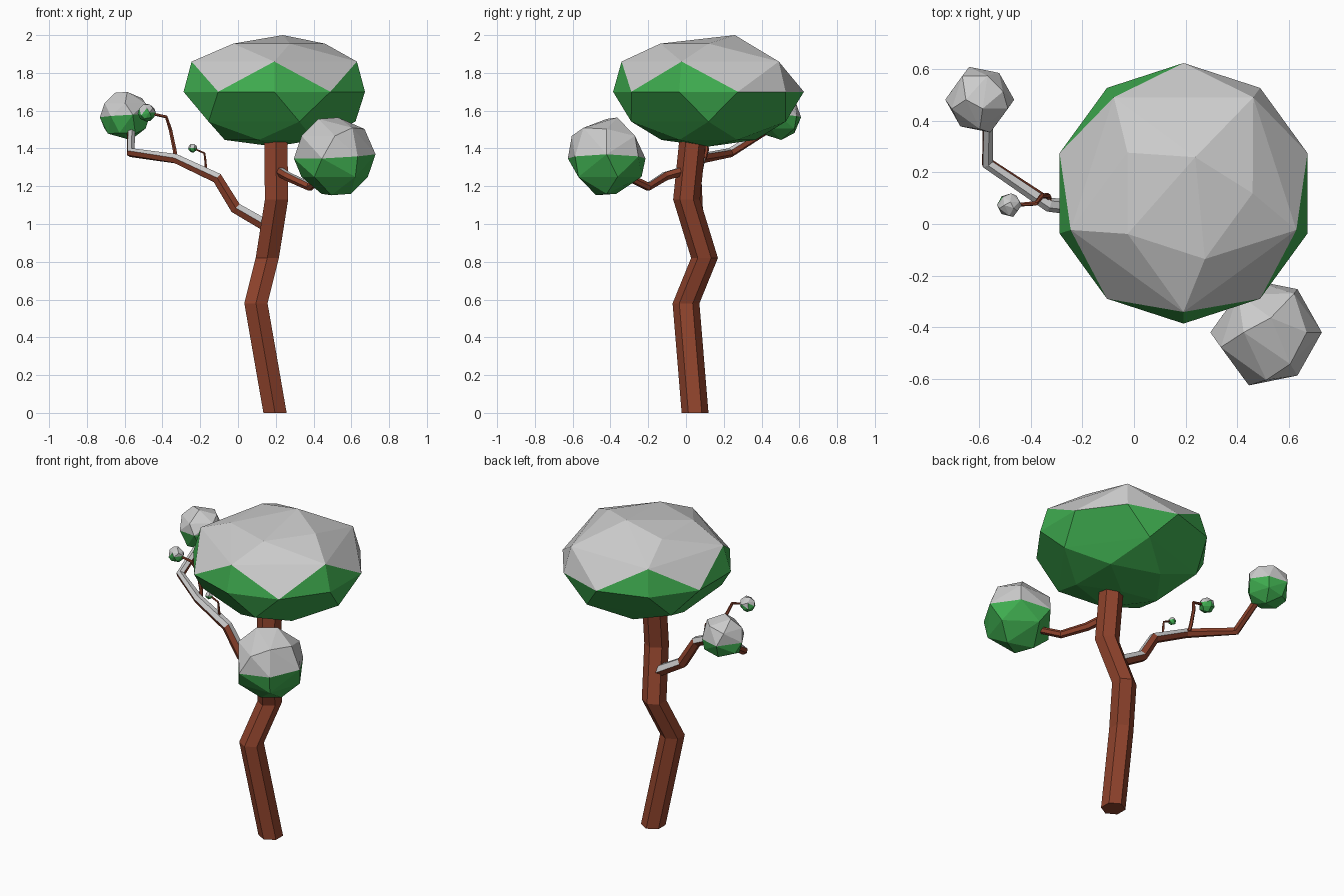
import bpy, bmesh, math
from mathutils import Vector as V

if "Cube" in bpy.data.objects:
    bpy.data.objects.remove(bpy.data.objects["Cube"])


def material(name, rgb):
    m = bpy.data.materials.new(name)
    m.diffuse_color = (*rgb, 1)
    m.use_nodes = True
    m.node_tree.nodes["Principled BSDF"].inputs["Base Color"].default_value = m.diffuse_color
    return m


BARK = material("bark", (0.27, 0.055, 0.025))
LEAF = material("leaf", (0.05, 0.42, 0.08))


def add_object(name, bm, mat=None):
    me = bpy.data.meshes.new(name)
    bm.to_mesh(me)
    bm.free()
    if mat:
        me.materials.append(mat)
    ob = bpy.data.objects.new(name, me)
    bpy.context.collection.objects.link(ob)
    return ob


def split_snow(name, bm, mat, is_snow):
    """Snow-covered faces become a separate grey object."""
    bm.normal_update()
    flags = [bool(is_snow(f)) for f in bm.faces]
    snow = bm.copy()
    for part, keep, label, m in ((bm, False, name, mat), (snow, True, name + "_snow", None)):
        part.faces.ensure_lookup_table()
        drop = [part.faces[i] for i, s in enumerate(flags) if s != keep]
        bmesh.ops.delete(part, geom=drop, context='FACES')
        if part.faces:
            add_object(label, part, m)
        else:
            part.free()


def tube(path, radii, sides=6, level=False):
    """Polygonal tube along a path; level keeps the rings horizontal."""
    bm = bmesh.new()
    pts = [V(p) for p in path]
    rings = []
    for i, p in enumerate(pts):
        a = (p - pts[i - 1]).normalized() if i else V()
        b = (pts[i + 1] - p).normalized() if i < len(pts) - 1 else V()
        t = (a + b).normalized()
        if level:
            u, w = V((0, 1, 0)), V((-1, 0, 0))
        else:
            if i == 0:
                u = t.cross(V((0, 0, 1))).normalized()
            u = (u - t * u.dot(t)).normalized()
            w = t.cross(u)
        ring = []
        for k in range(sides):
            q = math.tau * k / sides
            ring.append(bm.verts.new(p + radii[i] * (u * math.cos(q) + w * math.sin(q))))
        rings.append(ring)
    for r, s in zip(rings, rings[1:]):
        for k in range(sides):
            n = (k + 1) % sides
            bm.faces.new((r[k], r[n], s[n], s[k]))
    bm.faces.new(rings[0][::-1])
    bm.faces.new(rings[-1])
    bmesh.ops.recalc_face_normals(bm, faces=bm.faces)
    return bm


# trunk
add_object("trunk", tube([(.196, .048, 0), (.095, 0, .58), (.155, .098, .82),
                          (.204, .003, 1.13), (.2, .037, 1.46)], [.071] * 5, level=True), BARK)

# branches and twigs, snowy on top
BRANCHES = {
    "left_branch": ([(.16, .06, .985), (-.013, .055, 1.085), (-.11, .05, 1.243),
                     (-.33, .075, 1.346), (-.568, .235, 1.378), (-.566, .43, 1.5)],
                    [.036, .034, .032, .028, .025, .022], .35),
    "right_branch": ([(.2, .02, 1.29), (.26, -.11, 1.253), (.38, -.2, 1.197), (.46, -.33, 1.26)],
                     [.027, .025, .023, .02], .8),
    "long_twig": ([(-.33, .1, 1.35), (-.335, .11, 1.39), (-.358, .108, 1.5),
                   (-.38, .08, 1.567), (-.47, .073, 1.587)], [.011, .011, .01, .009, .007], 2),
    "short_twig": ([(-.17, .055, 1.28), (-.172, .055, 1.33), (-.178, .055, 1.375),
                    (-.235, .055, 1.4)], [.007, .007, .006, .005], 2),
}
for name, (path, radii, limit) in BRANCHES.items():
    split_snow(name, tube(path, radii), BARK, lambda f: f.normal.z > limit)

# main crown: rings of a flattened faceted ball
C = V((.192, .119, 1.70))
bm = bmesh.new()
RINGS = [(.505, 0, 18, 36, 10), (.46, .16, 54, 72, 5), (.268, .255, 144, 72, 4),
         (.43, -.158, 0, 72, 5), (.262, -.255, 36, 72, 5), (0, -.29, 0, 72, 1),
         (.147, .30, 72, 72, 1)]
for r, z, start, step, n in RINGS:
    for k in range(n):
        a = math.radians(start + step * k)
        bm.verts.new(C + V((r * math.cos(a), r * math.sin(a), z)))
bmesh.ops.convex_hull(bm, input=bm.verts)
bmesh.ops.recalc_face_normals(bm, faces=bm.faces)


def crown_snow(f):
    c = f.calc_center_median() - C
    if c.z < .01:
        return False
    rim = sum(abs(v.co.z - C.z) < .01 for v in f.verts)
    angle = math.degrees(math.atan2(c.y, c.x))
    return rim < 2 or abs(angle - 54) < 30


split_snow("crown", bm, LEAF, crown_snow)

# small leaf balls: simplified icospheres
for name, centre, r in (("right_leaf_ball", (.512, -.42, 1.358), .207),
                        ("left_leaf_ball", (-.598, .482, 1.572), .128),
                        ("twig_leaf_ball", (-.483, .073, 1.589), .046),
                        ("tiny_leaf_ball", (-.24, .055, 1.402), .023)):
    bm = bmesh.new()
    bmesh.ops.create_icosphere(bm, subdivisions=2, radius=r)
    bmesh.ops.translate(bm, verts=bm.verts, vec=centre)
    helper = add_object(name + "_helper", bm)
    helper.modifiers.new("simplify", 'DECIMATE').ratio = .5
    dg = bpy.context.evaluated_depsgraph_get()
    bm = bmesh.new()
    bm.from_mesh(helper.evaluated_get(dg).to_mesh())
    bpy.data.objects.remove(helper)
    split_snow(name, bm, LEAF, lambda f: f.calc_center_median().z > centre[2] + .12 * r)
